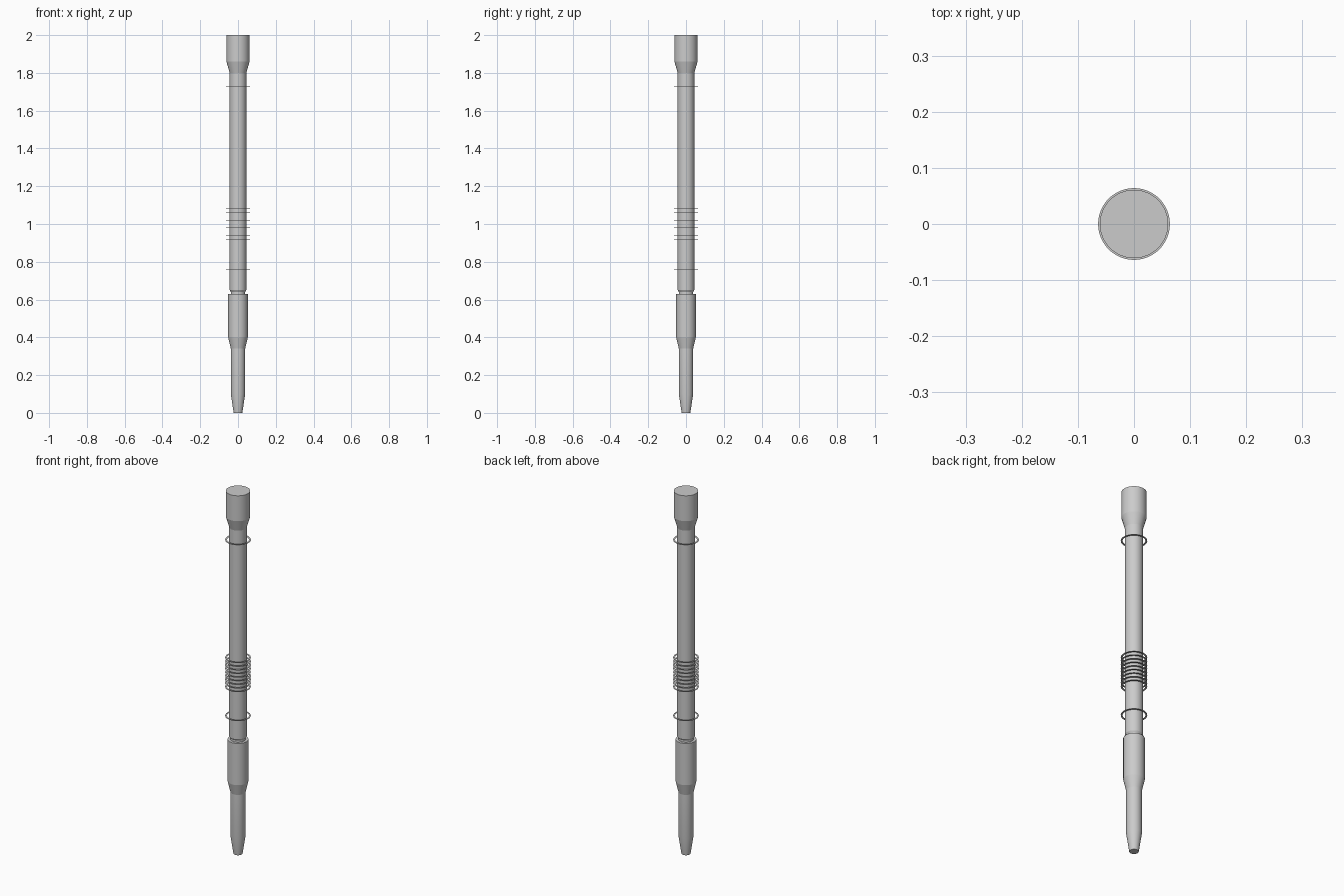
import bpy, bmesh, math

if "Cube" in bpy.data.objects:
    bpy.data.objects.remove(bpy.data.objects["Cube"])

SEG = 48
grey = bpy.data.materials.new("plain_grey")
grey.diffuse_color = (0.6, 0.6, 0.6, 1)
grey.use_nodes = True
grey.node_tree.nodes["Principled BSDF"].inputs["Base Color"].default_value = grey.diffuse_color


def finish(bm, name):
    bmesh.ops.recalc_face_normals(bm, faces=bm.faces)
    me = bpy.data.meshes.new(name)
    bm.to_mesh(me)
    bm.free()
    ob = bpy.data.objects.new(name, me)
    bpy.context.collection.objects.link(ob)
    me.materials.append(grey)
    bpy.ops.object.select_all(action='DESELECT')
    ob.select_set(True)
    bpy.context.view_layer.objects.active = ob
    bpy.ops.object.shade_smooth_by_angle(angle=math.radians(12))
    return ob


def lathe(name, profile, closed=False):
    """Turn a (radius, z) profile round the z axis; cap the ends unless closed."""
    bm = bmesh.new()
    loops = [[bm.verts.new((r * math.cos(2 * math.pi * i / SEG),
                            r * math.sin(2 * math.pi * i / SEG), z))
              for i in range(SEG)] for r, z in profile]
    pairs = list(zip(loops, loops[1:]))
    if closed:
        pairs.append((loops[-1], loops[0]))
    for a, b in pairs:
        for i in range(SEG):
            j = (i + 1) % SEG
            bm.faces.new((a[i], a[j], b[j], b[i]))
    if not closed:
        bm.faces.new(loops[0])
        bm.faces.new(loops[-1])
    return finish(bm, name)


# Lower section: tapered tip, narrow stem and wider sleeve
lathe("tip_and_sleeve", [(0.023, 0), (0.038, 0.10), (0.038, 0.34),
                         (0.052, 0.40), (0.052, 0.63)])

# Short neck between sleeve and shaft
lathe("neck", [(0.038, 0.62), (0.038, 0.64), (0.044, 0.65), (0.044, 0.66)])

# Long shaft flaring into the pommel
lathe("shaft_and_pommel", [(0.044, 0.65), (0.044, 1.80),
                           (0.061, 1.86), (0.061, 2.0)])

# Thin flat rings: one high, one low, and a stack of nine at the middle
heights = [0.76] + [0.92 + 0.02 * k for k in range(9)] + [1.73]
for k, z in enumerate(heights):
    t = 0.001
    lathe(f"ring_{k + 1}", [(0.055, z - t), (0.064, z - t),
                            (0.064, z + t), (0.055, z + t)], closed=True)
